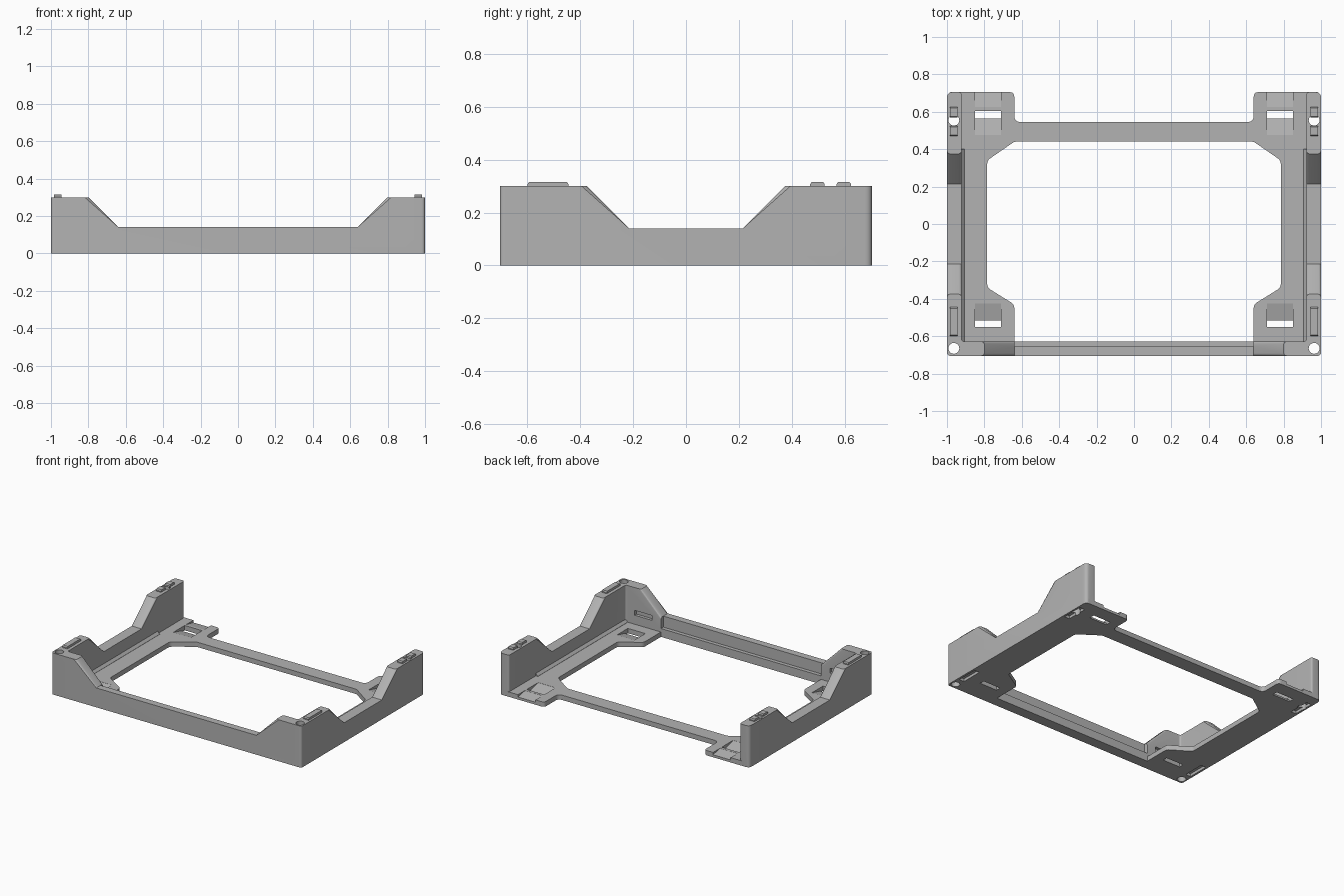
import bpy
import bmesh
from mathutils import Vector

cube = bpy.data.objects.get("Cube")
if cube:
    bpy.data.objects.remove(cube, do_unlink=True)

grey = bpy.data.materials.new("mid grey")
grey.use_nodes = True
GREY = (0.45, 0.45, 0.45, 1)
grey.diffuse_color = GREY
grey.node_tree.nodes["Principled BSDF"].inputs["Base Color"].default_value = GREY

TO_3D = {
    "x": lambda u, v, t: (t, u, v),
    "y": lambda u, v, t: (u, t, v),
    "z": lambda u, v, t: (u, v, t),
}


def rounded(points, steps=5):
    """Replace each corner that carries a radius with a small curve."""
    out = []
    for i, p in enumerate(points):
        here = Vector(p[:2])
        r = p[2] if len(p) > 2 else 0
        if not r:
            out.append(here)
            continue
        before = Vector(points[i - 1][:2])
        after = Vector(points[(i + 1) % len(points)][:2])
        a = here + (before - here).normalized() * r
        b = here + (after - here).normalized() * r
        for k in range(steps + 1):
            t = k / steps
            out.append(a.lerp(here, t).lerp(here.lerp(b, t), t))
    return out


def prism(name, points, low, high, axis="z"):
    """Extrude an outline along one axis."""
    bm = bmesh.new()
    place = TO_3D[axis]
    outline = rounded(points)
    face = bm.faces.new([bm.verts.new(place(u, v, low)) for u, v in outline])
    grown = bmesh.ops.extrude_face_region(bm, geom=[face])["geom"]
    move = Vector(place(0, 0, high - low))
    bmesh.ops.translate(bm, vec=move, verts=[g for g in grown if isinstance(g, bmesh.types.BMVert)])
    bmesh.ops.recalc_face_normals(bm, faces=bm.faces)
    mesh = bpy.data.meshes.new(name)
    bm.to_mesh(mesh)
    bm.free()
    mesh.materials.append(grey)
    obj = bpy.data.objects.new(name, mesh)
    bpy.context.collection.objects.link(obj)
    return obj


def rect(x0, x1, y0, y1, r=0):
    return [(x0, y0, r), (x1, y0, r), (x1, y1, r), (x0, y1, r)]


def mirrored(half):
    return half + [(-p[0], *p[1:]) for p in reversed(half)]


def combine(target, tool, operation="DIFFERENCE"):
    mod = target.modifiers.new("combine", "BOOLEAN")
    mod.operation = operation
    mod.solver = "EXACT"
    mod.object = tool
    bpy.context.view_layer.objects.active = target
    bpy.ops.object.modifier_apply(modifier=mod.name)
    bpy.data.objects.remove(tool, do_unlink=True)


# U-shaped wall, thicker behind the front towers
outer = [(-1, -0.705, 0.02), (1, -0.705, 0.02), (1, 0.705, 0.03), (0.922, 0.705, 0.015)]
inner = [(0.922, -0.628, 0.015), (0.64, -0.628), (0.64, -0.655)]
right = outer[1:] + inner
frame = prism("frame", mirrored(right), 0, 0.3)

# Low spans between the towers, on the sides and the front
side_gap = [(-0.375, 0.3), (-0.375, 0.4), (0.375, 0.4), (0.375, 0.3), (0.215, 0.14), (-0.215, 0.14)]
front_gap = [(-0.8, 0.3), (-0.8, 0.4), (0.8, 0.4), (0.8, 0.3), (0.64, 0.14), (-0.64, 0.14)]
combine(frame, prism("side_gap", side_gap, -1.2, 1.2, "x"))
combine(frame, prism("front_gap", front_gap, -0.8, -0.5, "y"))

# Softened edges along the tower slopes
bm = bmesh.new()
bm.from_mesh(frame.data)
slopes = []
for edge in bm.edges:
    d = edge.verts[0].co - edge.verts[1].co
    flat = max(abs(d.x), abs(d.y))
    if d.length > 0.2 and abs(abs(d.z) - flat) < 0.01:
        slopes.append(edge)
bmesh.ops.bevel(bm, geom=slopes, offset=0.014, segments=3, profile=0.5, affect="EDGES", clamp_overlap=True)
bm.to_mesh(frame.data)
bm.free()

# Floor plate with side strips, corner pads, rear bar and rear ears
pad_edge = [(0.64, -0.69), (0.64, -0.43, 0.02), (0.785, -0.34, 0.02),
            (0.785, 0.34, 0.02), (0.64, 0.44, 0.01)]
ear_edge = [(0.64, 0.545, 0.035), (0.64, 0.705, 0.025), (0.98, 0.705), (0.98, -0.69)]
floor = mirrored(pad_edge) + mirrored(ear_edge[::-1])[::-1]
combine(frame, prism("floor", floor, 0, 0.035), "UNION")

# Ledge along the inside of the front wall
combine(frame, prism("front_ledge", rect(-0.66, 0.66, -0.67, -0.628), 0, 0.06), "UNION")

# Fillets where the side walls meet the floor
for s in (1, -1):
    fillet = [(s * 0.95, 0.02), (s * 0.905, 0.02), (s * 0.905, 0.036), (s * 0.922, 0.053), (s * 0.95, 0.053)]
    combine(frame, prism("fillet", fillet, -0.64, 0.4, "y"), "UNION")

# Ramped clip pockets, screw holes and peg sockets on both sides
front_pocket = [(-0.425, 0.034), (-0.425, 0.06), (-0.55, 0.06), (-0.55, -0.1), (-0.515, -0.1), (-0.515, 0.012)]
rear_pocket = [(0.475, 0.034), (0.475, 0.06), (0.605, 0.06), (0.605, -0.1), (0.565, -0.1), (0.565, 0.012)]
ear_ramp = [(0.625, 0.034), (0.625, 0.06), (0.8, 0.06), (0.8, 0.015), (0.705, 0.018)]
for s in (1, -1):
    lo, hi = sorted((s * 0.71, s * 0.85))
    for profile in (front_pocket, rear_pocket, ear_ramp):
        combine(frame, prism("pocket", profile, lo, hi, "x"))
    combine(frame, prism("clip_slot", rect(lo, hi, 0.1, 0.135), -0.65, -0.6, "y"))
    lo, hi = sorted((s * 0.945, s * 0.985))
    for y0, y1 in ((-0.6, -0.445), (0.47, 0.625)):
        combine(frame, prism("socket", rect(lo, hi, y0, y1), -0.1, 0.02))
    for y in (-0.665, 0.555):
        bpy.ops.mesh.primitive_cylinder_add(vertices=24, radius=0.029, depth=1, location=(s * 0.963, y, 0.2))
        combine(frame, bpy.context.object)

# Locating pegs on top of the towers
for s, side in ((1, "left"), (-1, "right")):
    lo, hi = sorted((s * 0.945, s * 0.985))
    for name, y0, y1 in (("front", -0.6, -0.445), ("middle", 0.47, 0.525), ("rear", 0.57, 0.625)):
        profile = [(y0, 0.295), (y1, 0.295), (y1, 0.308), (y1 - 0.006, 0.316), (y0 + 0.006, 0.316), (y0, 0.308)]
        prism(f"{side}_{name}_peg", profile, lo, hi, "x")

# Smooth the rounded corners, keep the rest crisp
bpy.ops.object.select_all(action="DESELECT")
frame.select_set(True)
bpy.context.view_layer.objects.active = frame
bpy.ops.object.shade_smooth_by_angle(angle=0.5)
